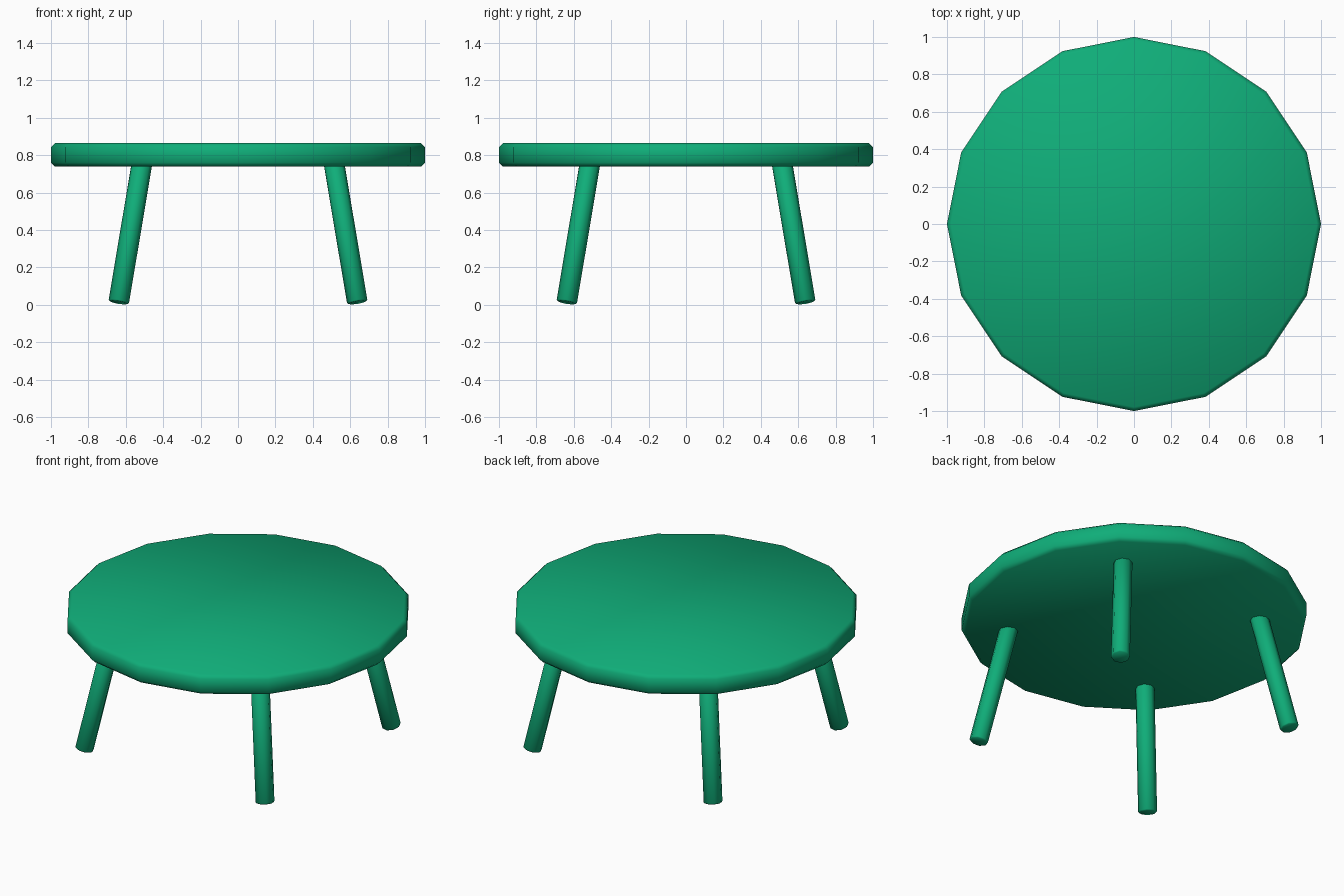
import bpy, math
from mathutils import Vector

if "Cube" in bpy.data.objects:
    bpy.data.objects.remove(bpy.data.objects["Cube"])


def finish(obj, name, mat, bevel):
    obj.name = name
    obj.data.materials.append(mat)
    if bevel:
        mod = obj.modifiers.new("edge_bevel", 'BEVEL')
        mod.width = bevel
        mod.segments = 1
        mod.limit_method = 'ANGLE'
        mod.angle_limit = math.radians(60)
        bpy.ops.object.modifier_apply(modifier=mod.name)
    bpy.ops.object.shade_smooth_by_angle(angle=math.radians(50))


green = bpy.data.materials.new("green")
green.diffuse_color = (0.005, 0.42, 0.19, 1)
green.use_nodes = True
green.node_tree.nodes["Principled BSDF"].inputs["Base Color"].default_value = green.diffuse_color

# Sixteen-sided tabletop with a chamfered rim
bpy.ops.mesh.primitive_cylinder_add(vertices=16, radius=1, depth=0.125,
                                    location=(0, 0, 0.8025))
finish(bpy.context.object, "tabletop", green, 0.021)


# Four splayed legs, sunk slightly into the tabletop
def leg(name, sx, sy):
    top = Vector((sx * 0.513, sy * 0.513, 0.76))
    foot = Vector((sx * 0.638, sy * 0.638, 0.013))
    axis = top - foot
    bpy.ops.mesh.primitive_cylinder_add(vertices=8, radius=0.055,
                                        depth=axis.length,
                                        location=(top + foot) / 2)
    obj = bpy.context.object
    obj.rotation_euler = Vector((0, 0, 1)).rotation_difference(axis).to_euler()
    finish(obj, name, green, 0.006)


for sy, end in ((-1, "front"), (1, "back")):
    for sx, side in ((-1, "left"), (1, "right")):
        leg(f"{end}_{side}_leg", sx, sy)
